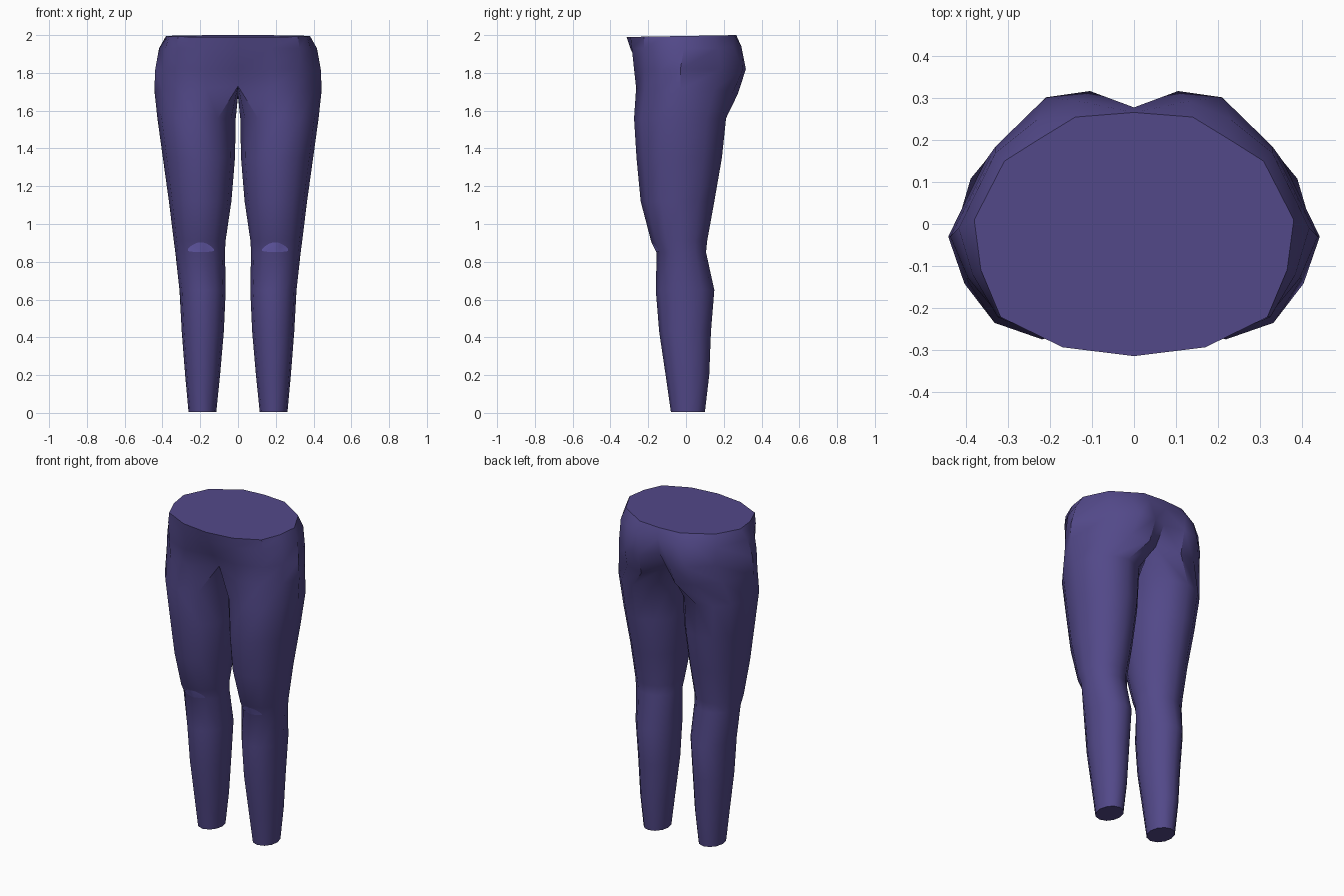
import bpy, bmesh, math
from mathutils import Vector
from mathutils.bvhtree import BVHTree

if "Cube" in bpy.data.objects:
    bpy.data.objects.remove(bpy.data.objects["Cube"])


def material(name, rgb):
    m = bpy.data.materials.new(name)
    m.diffuse_color = (*rgb, 1)
    m.use_nodes = True
    m.node_tree.nodes["Principled BSDF"].inputs["Base Color"].default_value = m.diffuse_color
    return m


def finish(name, bm, mat, angle):
    me = bpy.data.meshes.new(name)
    bm.to_mesh(me)
    ob = bpy.data.objects.new(name, me)
    bpy.context.collection.objects.link(ob)
    me.materials.append(mat)
    bpy.ops.object.select_all(action='DESELECT')
    ob.select_set(True)
    bpy.context.view_layer.objects.active = ob
    bpy.ops.object.shade_smooth_by_angle(angle=math.radians(angle))
    return ob


cloth = material("purple cloth", (0.085, 0.066, 0.25))
patch = material("light purple patch", (0.20, 0.16, 0.62))

# Leg rings: z, inner x, outer x, front y, back y
LEG = [(0.005, .115, .262, -.08, .10), (.2, .095, .28, -.108, .123),
       (.43, .075, .298, -.142, .132), (.65, .065, .31, -.16, .15),
       (.85, .069, .332, -.155, .106), (.91, .066, .34, -.185, .112),
       (1.12, .035, .366, -.24, .15), (1.35, .016, .398, -.262, .19),
       (1.56, .012, .427, -.275, .212)]
# Twelve directions round the leg, front to outside to back to inside
ANGLES = [-33, 0, 33, 63, 93, 125, 152, 180, 210, 240, 270, 298]

# Half outlines of the hips, front centre to back centre
CROTCH = [(0, -.185, 1.73), (.17, -.264, 1.72), (.31, -.22, 1.71),
          (.40, -.13, 1.71), (.443, -.03, 1.71), (.355, .15, 1.71),
          (.23, .25, 1.70), (.115, .275, 1.69), (0, .19, 1.73),
          (0, .10, 1.69), (0, 0, 1.675), (0, -.10, 1.69)]
SEAT = [(0, -.245, 1.82), (.17, -.275, 1.82), (.32, -.22, 1.82),
        (.395, -.13, 1.82), (.438, -.03, 1.82), (.33, .185, 1.82),
        (.21, .302, 1.82), (.105, .317, 1.82), (0, .262, 1.84)]
HIP = [(0, -.295, 1.93), (.17, -.287, 1.93), (.325, -.222, 1.93),
       (.385, -.12, 1.93), (.418, -.01, 1.93), (.33, .17, 1.93),
       (.23, .25, 1.94), (.13, .293, 1.94), (0, .278, 1.94)]
WAIST = [(0, -.315), (.17, -.294), (.318, -.222), (.365, -.11), (.381, .01),
         (.309, .15), (.23, .20), (.14, .255), (0, .266)]

# Trousers: one half lofted from ankle to waist, then mirrored
bm = bmesh.new()
rings = []
for z, xi, xo, yf, yb in LEG:
    cx, rx, cy, ry = (xi + xo) / 2, (xo - xi) / 2, (yf + yb) / 2, (yb - yf) / 2
    rings.append([bm.verts.new((cx + rx * math.sin(math.radians(a)),
                                cy - ry * math.cos(math.radians(a)), z)) for a in ANGLES])
rings.append([bm.verts.new(p) for p in CROTCH])
for lo, hi in zip(rings, rings[1:]):
    for i in range(12):
        j = (i + 1) % 12
        bm.faces.new((lo[i], lo[j], hi[j], hi[i]))
bm.faces.new(rings[0][::-1])

waist = [(x, y, 1.99 + .01 * (y + .315) / .581) for x, y in WAIST]
lo = rings[-1][:9]
for outline in (SEAT, HIP, waist):
    hi = [bm.verts.new(p) for p in outline]
    for i in range(8):
        bm.faces.new((lo[i], lo[i + 1], hi[i + 1], hi[i]))
    lo = hi
bm.faces.new(lo)
bmesh.ops.mirror(bm, geom=bm.verts[:] + bm.edges[:] + bm.faces[:], axis='X', merge_dist=1e-4)
bmesh.ops.remove_doubles(bm, verts=bm.verts[:], dist=1e-4)
# Join the two halves of the waist cap
seam = [e for e in bm.edges if all(abs(v.co.x) < 1e-4 and v.co.z > 1.98 for v in e.verts)]
bmesh.ops.dissolve_edges(bm, edges=seam, use_verts=False)
bmesh.ops.recalc_face_normals(bm, faces=bm.faces[:])
tree = BVHTree.FromBMesh(bm)
finish("trousers", bm, cloth, 40)
bm.free()

# Knee patches: thin arched plates laid on the front of each knee
COLS, ROWS = 12, 4
for side, name in ((1, "left_knee_patch"), (-1, "right_knee_patch")):
    bm = bmesh.new()
    grid = []
    for c in range(COLS + 1):
        t = -1 + 2 * c / COLS
        x = side * (.197 + .068 * t)
        height = .012 + .04 * (1 - t * t)
        col = []
        for r in range(ROWS + 1):
            z = .852 + .006 * t * t + height * r / ROWS
            hit = tree.ray_cast(Vector((x, -2, z)), Vector((0, 1, 0)))
            col.append(bm.verts.new(hit[0] + hit[1] * .003))
        grid.append(col)
    for a, b in zip(grid, grid[1:]):
        for r in range(ROWS):
            f = (a[r], b[r], b[r + 1], a[r + 1])
            bm.faces.new(f if side > 0 else f[::-1])
    finish(name, bm, patch, 40)
    bm.free()
